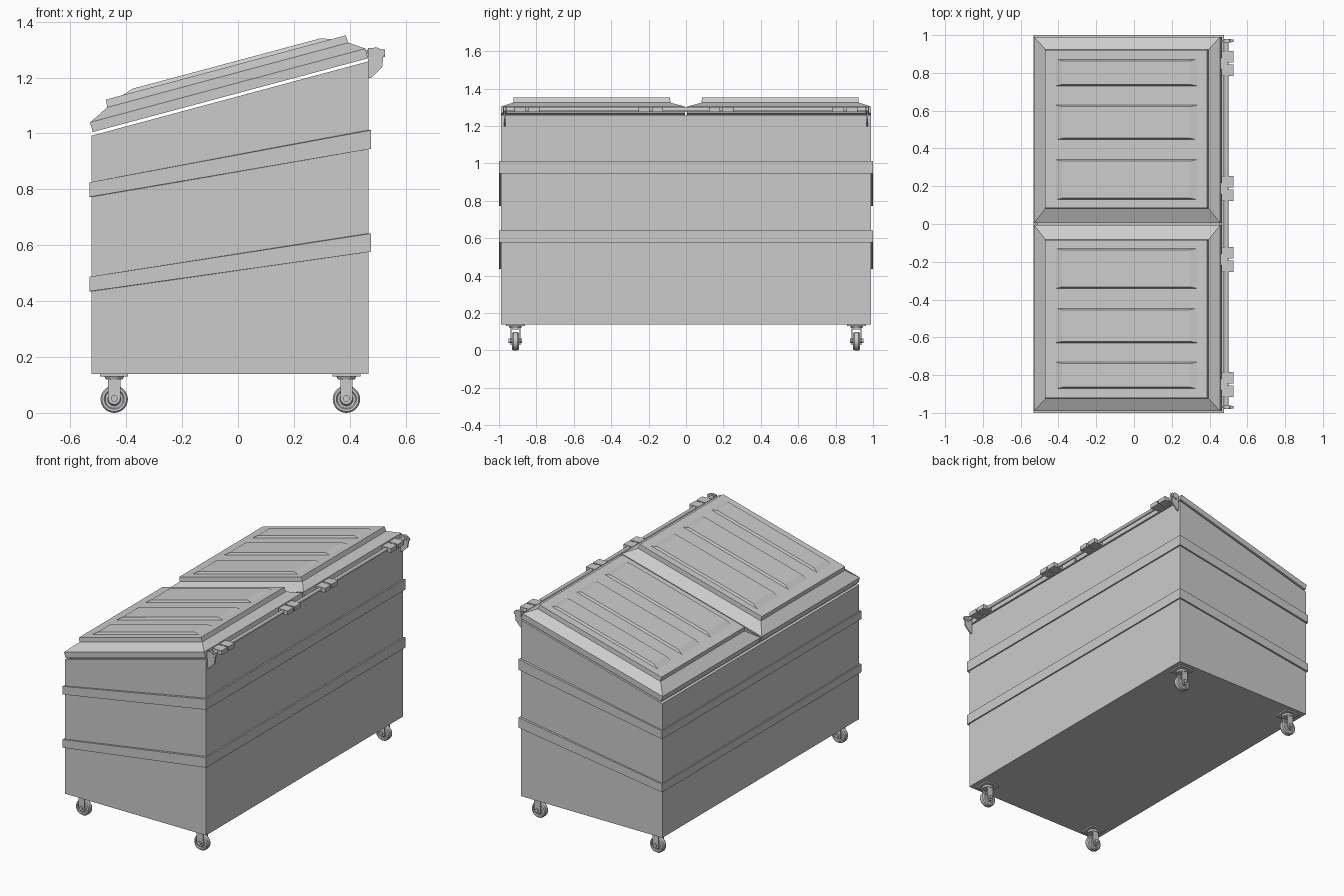
import bpy, bmesh, math
from mathutils import Matrix

if "Cube" in bpy.data.objects:
    bpy.data.objects.remove(bpy.data.objects["Cube"])

A = math.radians(15)


def make(name, bm, smooth=False):
    bmesh.ops.recalc_face_normals(bm, faces=bm.faces)
    me = bpy.data.meshes.new(name)
    bm.to_mesh(me)
    bm.free()
    ob = bpy.data.objects.new(name, me)
    bpy.context.collection.objects.link(ob)
    if smooth:
        bpy.context.view_layer.objects.active = ob
        ob.select_set(True)
        bpy.ops.object.shade_smooth_by_angle(angle=math.radians(35))
        ob.select_set(False)
    return ob


def loft(bm, loops, closed=False):
    rings = [[bm.verts.new(p) for p in l] for l in loops]
    pairs = list(zip(rings, rings[1:]))
    if closed:
        pairs.append((rings[-1], rings[0]))
    for a, b in pairs:
        n = len(a)
        for i in range(n):
            bm.faces.new((a[i], a[(i + 1) % n], b[(i + 1) % n], b[i]))
    if not closed:
        bm.faces.new(rings[0])
        bm.faces.new(rings[-1])


def rect(x0, x1, y0, y1, z0, z1):
    # rectangle whose height runs from z0 at x0 to z1 at x1
    return [(x0, y0, z0), (x1, y0, z1), (x1, y1, z1), (x0, y1, z0)]


def lid_rect(u0, u1, y0, y1, w):
    # rectangle in the sloped lid plane, w above its underside
    def pt(u, y):
        return (-0.52 + u * math.cos(A) - w * math.sin(A), y,
                1.005 + u * math.sin(A) + w * math.cos(A))
    return [pt(u0, y0), pt(u1, y0), pt(u1, y1), pt(u0, y1)]


def box(bm, x0, x1, y0, y1, z0, z1):
    loft(bm, [rect(x0, x1, y0, y1, z, z) for z in (z0, z1)])


def lathe_y(bm, x, y, z, profile, n=28):
    # closed profile of (radius, y offset) turned about a y axis
    loops = [[(x + r * math.cos(2 * math.pi * i / n), y + o,
               z + r * math.sin(2 * math.pi * i / n)) for i in range(n)]
             for r, o in profile]
    loft(bm, loops)


# hollow bin with sloped rim
bm = bmesh.new()
loft(bm, [rect(-.525, .467, -.988, .988, .14, .14),
          rect(-.525, .467, -.988, .988, .992, 1.258),
          rect(-.51, .452, -.973, .973, .996, 1.254),
          rect(-.51, .452, -.973, .973, .155, .155)])
make("bin_body", bm)

# reinforcing bands wrapped around the bin
for name, z in (("upper_band", (.773, .945, .825, 1.012)),
                ("lower_band", (.435, .577, .487, .642))):
    bm = bmesh.new()
    o, i = (-.532, .476, -1, 1), (-.52, .462, -.983, .983)
    loft(bm, [rect(*o, z[0], z[1]), rect(*o, z[2], z[3]),
              rect(*i, z[2], z[3]), rect(*i, z[0], z[1])], closed=True)
    make(name, bm)

for s, side in ((1, "left"), (-1, "right")):
    # lid: flange, bevelled border, raised panel
    bm = bmesh.new()
    loft(bm, [lid_rect(0, 1.02, s * .006, s * .99, 0),
              lid_rect(0, 1.02, s * .006, s * .99, .036),
              lid_rect(.073, .967, s * .083, s * .924, .072),
              lid_rect(.076, .964, s * .086, s * .921, .1)])
    make(side + "_lid", bm)

    # raised ribs with tapered ends
    bm = bmesh.new()
    for a, b in ((.128, .342), (.445, .63), (.73, .873)):
        loft(bm, [lid_rect(.132, .915, s * a, s * b, .098),
                  lid_rect(.178, .876, s * (a + .009), s * (b - .009), .113)])
    make(side + "_lid_ribs", bm)

    # hinge knuckles in pairs, with a web back to the lid
    bm = bmesh.new()
    for c in (.188, .85):
        for k in (-1, 1):
            ys = sorted((s * (c + k * .005), s * (c + k * .066)))
            box(bm, .462, .526, *ys, 1.274, 1.301)
        ys = sorted((s * (c - .03), s * (c + .03)))
        box(bm, .44, .495, *ys, 1.277, 1.297)
    make(side + "_hinges", bm)

    # end bracket holding the hinge rod
    bm = bmesh.new()
    prof = [(.465, 1.197), (.478, 1.2), (.516, 1.237), (.52, 1.275),
            (.505, 1.306), (.465, 1.306)]
    loft(bm, [[(x, s * y, z) for x, z in prof] for y in (.964, .974)])
    make(side + "_rod_bracket", bm)

# hinge rod with end caps
bm = bmesh.new()
lathe_y(bm, .49, 0, 1.288, [(.011, -.975), (.011, .975)], 16)
for y in (-.97, .97):
    lathe_y(bm, .493, y, 1.288, [(.02, -.009), (.02, .009)], 20)
    lathe_y(bm, .513, y, 1.288, [(.014, -.007), (.014, .007)], 16)
make("hinge_rod", bm, True)

# casters
for cx, end in ((-.443, "front"), (.388, "rear")):
    for cy, side in ((-.912, "right"), (.912, "left")):
        # plate, swivel and fork
        bm = bmesh.new()
        box(bm, cx - .05, cx + .05, cy - .05, cy + .05, .131, .142)
        bmesh.ops.create_cone(bm, cap_ends=True, segments=24, radius1=.03,
                              radius2=.036, depth=.012,
                              matrix=Matrix.Translation((cx, cy, .126)))
        box(bm, cx - .022, cx + .022, cy - .026, cy + .026, .113, .122)
        for k in (-1, 1):
            arc = [(cx + .022 * math.cos(t), .052 + .022 * math.sin(t))
                   for t in [math.pi + i * math.pi / 8 for i in range(9)]]
            arc += [(cx + .022, .121), (cx - .022, .121)]
            loft(bm, [[(x, cy + k * y, z) for x, z in arc] for y in (.021, .026)])
        lathe_y(bm, cx, cy, .052, [(.012, -.036), (.012, .036)], 12)
        make(f"{end}_{side}_caster_fork", bm, True)

        # wheel with rounded tread and recessed hub
        bm = bmesh.new()
        half = [(.02, .018), (.024, .012), (.032, .012), (.036, .018),
                (.044, .018), (.049, .011)]
        prof = [(r, -o) for r, o in half] + [(r, o) for r, o in reversed(half)]
        lathe_y(bm, cx, cy, .049, prof)
        make(f"{end}_{side}_caster_wheel", bm, True)
